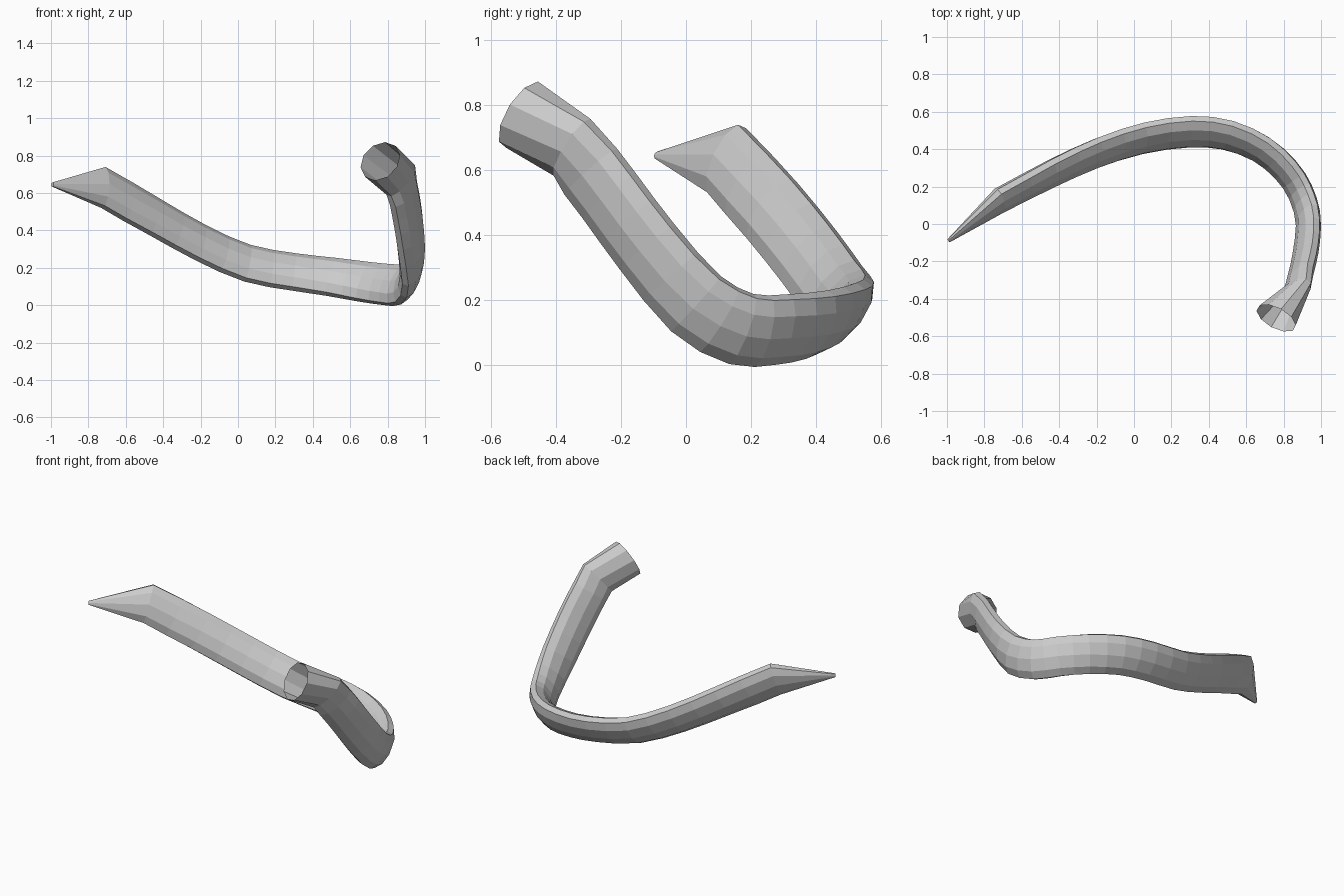
import bpy, bmesh, math
from mathutils import Vector

if "Cube" in bpy.data.objects:
    bpy.data.objects.remove(bpy.data.objects["Cube"])

SIDES = 10

# Path of the bar: x, y, z, outward lean of the section in degrees
PATH = [(-0.72, 0.125, 0.63, 20), (-0.45, 0.265, 0.475, 27), (-0.2, 0.378, 0.335, 32),
        (0.05, 0.458, 0.225, 36), (0.3, 0.493, 0.178, 38), (0.5, 0.475, 0.152, 36),
        (0.68, 0.40, 0.125, 32), (0.81, 0.29, 0.11, 28), (0.89, 0.17, 0.112, 25),
        (0.93, 0.03, 0.19, 22), (0.922, -0.12, 0.365, 22), (0.90, -0.235, 0.52, 20),
        (0.87, -0.35, 0.67, 18)]


def catmull(p, n):
    """Smooth the path, n steps per span."""
    p = [Vector(q) for q in p]
    e = [2 * p[0] - p[1]] + p + [2 * p[-1] - p[-2]]
    out = []
    for i in range(1, len(e) - 2):
        a, b, c, d = e[i - 1:i + 3]
        for k in range(n):
            t = k / n
            out.append(0.5 * (2 * b + (c - a) * t + (2 * a - 5 * b + 4 * c - d) * t * t
                              + (3 * b - a - 3 * c + d) * t ** 3))
    return out + [p[-1]]


def ring(bm, centre, tangent, lean, w, h):
    """One elliptical section, tall axis leaning outward."""
    t = tangent.normalized()
    left = Vector((0, 0, 1)).cross(t).normalized()
    up = t.cross(left)
    a = math.radians(lean)
    tall = up * math.cos(a) + left * math.sin(a)
    wide = left * math.cos(a) - up * math.sin(a)
    return [bm.verts.new(centre + tall * h * math.cos(f) + wide * w * math.sin(f))
            for f in ((i + 0.5) * math.tau / SIDES for i in range(SIDES))]


bm = bmesh.new()
rows = catmull(PATH, 2)
pts = [r.to_3d() for r in rows]
tip, mouth = Vector((-0.992, -0.09, 0.645)), Vector((0.76, -0.503, 0.77))
line = [tip] + pts + [mouth]

# Pointed tip, bent body, flared open mouth
rings = [ring(bm, tip, pts[0] - tip, 20, 0.01, 0.012)]
for i, r in enumerate(rows, 1):
    tan = (line[i] - line[i - 1]).normalized() + (line[i + 1] - line[i]).normalized()
    rings.append(ring(bm, line[i], tan, r[3], 0.056, 0.12))
rings.append(ring(bm, mouth, Vector((-0.42, -0.77, 0.47)), 18, 0.116, 0.116))

for a, b in zip(rings, rings[1:]):
    for i in range(SIDES):
        j = (i + 1) % SIDES
        bm.faces.new((a[i], a[j], b[j], b[i]))
bm.faces.new(rings[0])
bmesh.ops.recalc_face_normals(bm, faces=bm.faces)

mesh = bpy.data.meshes.new("curved_bar")
bm.to_mesh(mesh)
bm.free()
bpy.context.collection.objects.link(bpy.data.objects.new("curved_bar", mesh))
